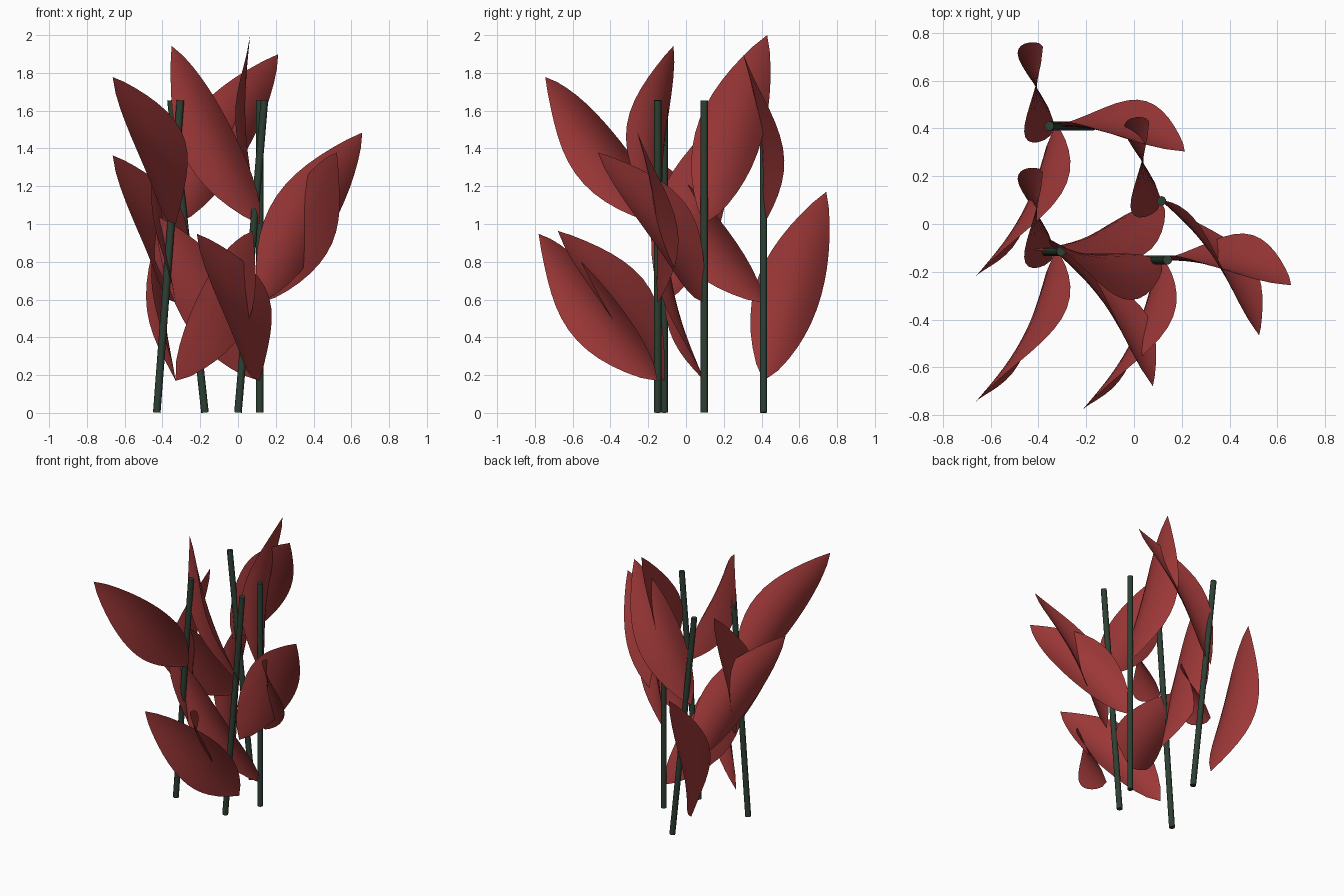
import bpy, math
from mathutils import Vector, Matrix

if "Cube" in bpy.data.objects:
    bpy.data.objects.remove(bpy.data.objects["Cube"])


def material(name, rgb):
    m = bpy.data.materials.new(name)
    m.diffuse_color = (*rgb, 1)
    m.use_nodes = True
    m.node_tree.nodes["Principled BSDF"].inputs["Base Color"].default_value = m.diffuse_color
    return m


RED = material("leaf red", (0.33, 0.038, 0.038))
GREEN = material("dark stem green", (0.027, 0.05, 0.033))

LENGTH, HALF_WIDTH = 1.055, 0.175     # leaf size
ROWS, COLS = 14, 8


def leaf_mesh():
    """Cupped pointed blade: its face lies in the radial (xz) plane, bowed to +y."""
    opening = math.radians(31.5)
    along = Vector((math.sin(opening), 0, math.cos(opening)))
    across = Vector((math.cos(opening), 0, -math.sin(opening)))
    side = Vector((0, 1, 0))
    verts, faces = [], []
    for i in range(ROWS + 1):
        t = i / ROWS
        w = HALF_WIDTH * max(math.sin(math.pi * t ** 0.9), 0.0005) ** 0.85
        arc = math.sin(math.pi * t)
        for j in range(COLS + 1):
            p = w * (2 * j / COLS - 1)
            verts.append(along * (t * LENGTH) + across * (p - 0.016 * arc)
                         + side * (0.05 * arc + 2.3 * p * p))
    n = COLS + 1
    for i in range(ROWS):
        for j in range(COLS):
            a = i * n + j
            faces.append((a, a + 1, a + n + 1, a + n))
    mesh = bpy.data.meshes.new("leaf")
    mesh.from_pydata(verts, [], faces)
    mesh.materials.append(RED)
    mesh.polygons.foreach_set("use_smooth", [True] * len(faces))
    return mesh


def stem(name, bottom, top):
    bottom, top = Vector(bottom), Vector(top)
    d = top - bottom
    bpy.ops.mesh.primitive_cylinder_add(vertices=10, radius=0.02, depth=d.length,
                                        location=(bottom + top) / 2)
    ob = bpy.context.object
    ob.name = name
    ob.rotation_euler = d.to_track_quat('Z', 'Y').to_euler()
    ob.data.materials.append(GREEN)
    bpy.ops.object.shade_smooth_by_angle(angle=math.radians(40))


LEAF = leaf_mesh()
LEAN = Matrix.Rotation(math.radians(13), 4, 'X')   # whole spiral leans forward
HEIGHTS = (0.17, 0.585, 1.0)

# stem bottom x, stem top x, y, leaf attachment x
STEMS = [
    (0.115, 0.115, 0.097, 0.115),
    (-0.43, -0.305, -0.115, -0.33),
    (-0.175, -0.355, 0.41, -0.33),
    (0.0, 0.14, -0.15, 0.115),
]
for k, (x0, x1, y, leaf_x) in enumerate(STEMS):
    stem(f"stem_{k + 1}", (x0, y, 0.002), (x1, y, 1.655))
    # three leaves per stem in a golden-angle spiral
    for i, z in enumerate(HEIGHTS):
        ob = bpy.data.objects.new(f"leaf_{k + 1}_{i + 1}", LEAF)
        turn = Matrix.Rotation(math.radians(180.3 + 137.5 * (k + i)), 4, 'Z')
        ob.matrix_world = Matrix.Translation((leaf_x, y, z)) @ LEAN @ turn
        bpy.context.collection.objects.link(ob)
